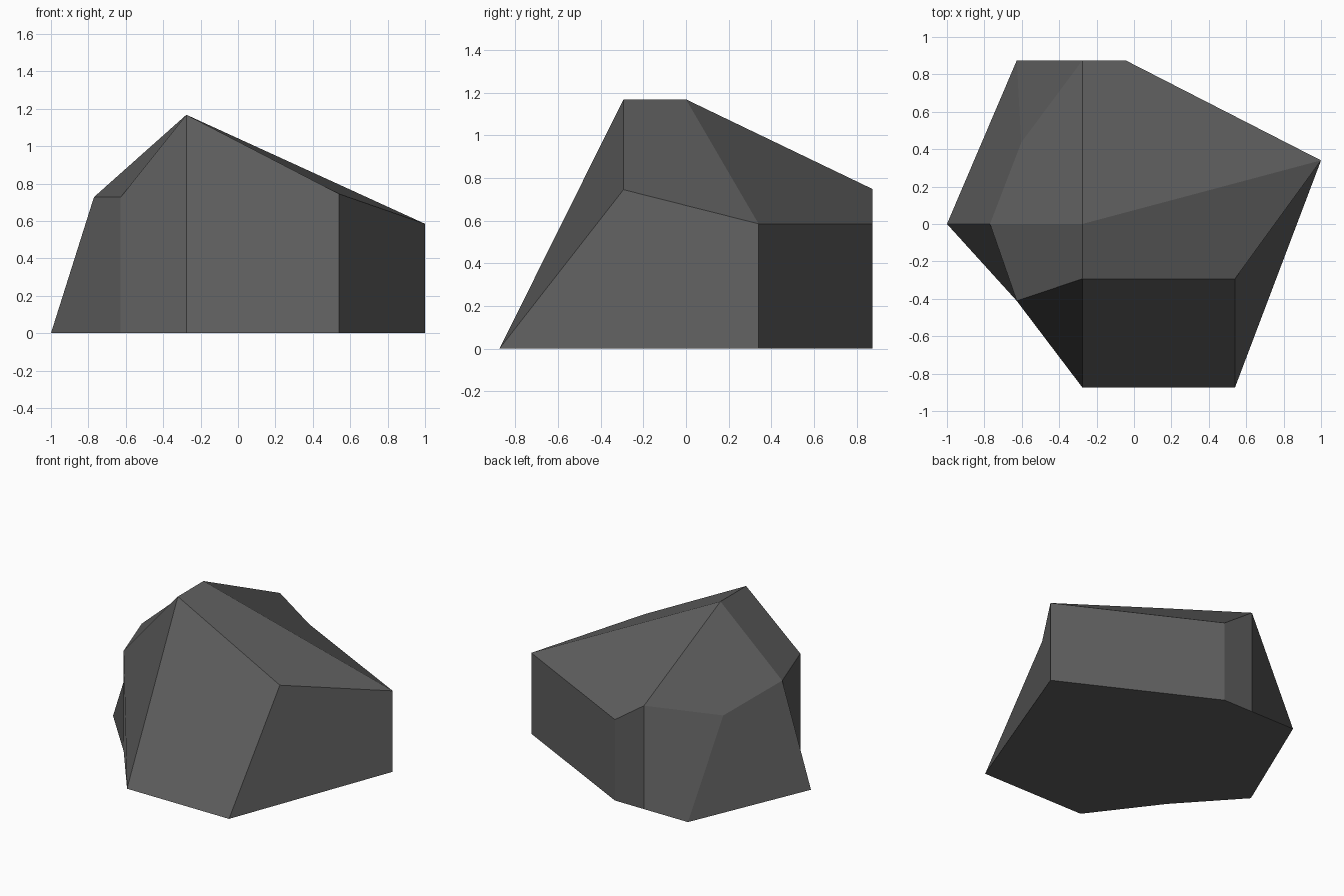
import bpy
import bmesh

cube = bpy.data.objects.get("Cube")
if cube:
    bpy.data.objects.remove(cube, do_unlink=True)

# Stone colour
stone = bpy.data.materials.new("dark grey stone")
stone.use_nodes = True
grey = (0.113, 0.113, 0.113, 1.0)
stone.diffuse_color = grey
bsdf = next(n for n in stone.node_tree.nodes if n.type == "BSDF_PRINCIPLED")
bsdf.inputs["Base Color"].default_value = grey
bsdf.inputs["Roughness"].default_value = 0.9

# Ground outline and the rim above it, corner by corner, starting at the right tip
outline = [(-1, 0), (-.627, -.411), (-.276, -.874), (.54, -.874),
           (1, .34), (-.043, .874), (-.276, .874), (-.627, .874)]
rim_points = [(-.77, 0, .728), (-.627, -.411, .728), (-.276, -.293, 1.168), (.54, -.293, .745),
              (1, .34, .585), (-.043, .874, .585), (-.276, .874, .748), (-.603, .435, .597)]

bm = bmesh.new()
base = [bm.verts.new((x, y, 0)) for x, y in outline]
rim = [bm.verts.new(p) for p in rim_points]
summit = bm.verts.new((-.276, 0, 1.168))
count = len(base)


def facet(a, b, c, d):
    """Add a four-sided facet creased along its b-d diagonal."""
    bm.faces.new((b, c, d, a))


# Side walls
for i in range(count):
    j = (i + 1) % count
    facet(base[i], base[j], rim[j], rim[i])

# Four sloping top facets meeting at the summit
for i in range(0, count, 2):
    facet(rim[i], rim[i + 1], rim[(i + 2) % count], summit)

# Flat underside
bm.faces.new(list(reversed(base)))

mesh = bpy.data.meshes.new("rock")
bm.to_mesh(mesh)
bm.free()
mesh.materials.append(stone)
rock = bpy.data.objects.new("rock", mesh)
bpy.context.scene.collection.objects.link(rock)
